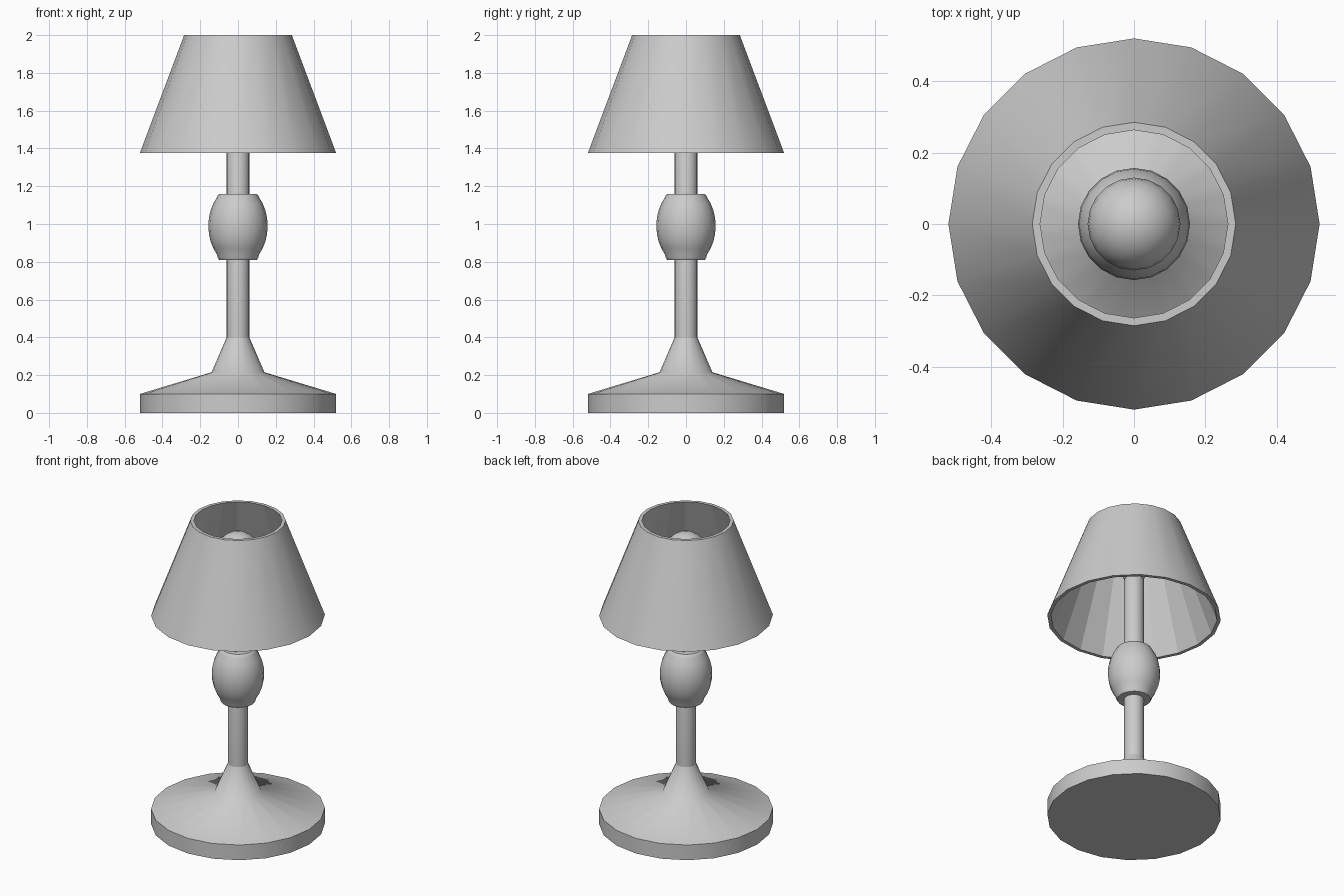
import bpy, bmesh, math

if "Cube" in bpy.data.objects:
    bpy.data.objects.remove(bpy.data.objects["Cube"])

SIDES = 20


def lathe(name, profile, sides=SIDES, closed=False, angle=35):
    """Revolve (radius, z) points about z; radius 0 makes a pole."""
    bm = bmesh.new()
    rings = []
    for r, z in profile:
        if r == 0:
            rings.append([bm.verts.new((0, 0, z))] * sides)
        else:
            rings.append([bm.verts.new((r * math.cos(math.tau * i / sides),
                                        r * math.sin(math.tau * i / sides), z))
                          for i in range(sides)])
    pairs = list(zip(rings, rings[1:]))
    if closed:
        pairs.append((rings[-1], rings[0]))
    for a, b in pairs:
        for i in range(sides):
            j = (i + 1) % sides
            bm.faces.new(dict.fromkeys((a[i], a[j], b[j], b[i])))
    bmesh.ops.recalc_face_normals(bm, faces=bm.faces)
    mesh = bpy.data.meshes.new(name)
    bm.to_mesh(mesh)
    bm.free()
    obj = bpy.data.objects.new(name, mesh)
    bpy.context.collection.objects.link(obj)
    bpy.ops.object.select_all(action='DESELECT')
    obj.select_set(True)
    bpy.context.view_layer.objects.active = obj
    bpy.ops.object.shade_smooth_by_angle(angle=math.radians(angle))
    return obj


# Weighted base flaring up into the stem
lathe("base", [(0, 0), (0.52, 0), (0.52, 0.10), (0.14, 0.215), (0.06, 0.40), (0, 0.40)], angle=60)

# Stem running through the knob to the bulb
lathe("stem", [(0, 0.39), (0.06, 0.39), (0.06, 1.63), (0.05, 1.65), (0, 1.65)])

# Egg-shaped turned knob with small collars at both ends
egg = [(0.157 * math.cos(t), 0.99 + 0.215 * math.sin(t))
       for t in (math.radians(-45 + 90 * i / 8) for i in range(9))]
lathe("knob", [(0.05, 0.81), (0.10, 0.81), (0.108, 0.823)] + egg +
      [(0.106, 1.152), (0.095, 1.16), (0.05, 1.16)])

# Round bulb with a short neck
ball = [(0.13 * math.cos(t), 1.79 + 0.13 * math.sin(t))
        for t in (math.radians(-50 + 140 * i / 11) for i in range(11))]
lathe("bulb", [(0, 1.63), (0.055, 1.63), (0.068, 1.665)] + ball + [(0, 1.92)], angle=60)

# Open conical shade with wall thickness; faceted on the inside
shade = lathe("shade", [(0.52, 1.375), (0.285, 2.0), (0.263, 2.0), (0.498, 1.375)], closed=True)
for f in shade.data.polygons:
    if f.normal.x * f.center.x + f.normal.y * f.center.y < 0:
        f.use_smooth = False
